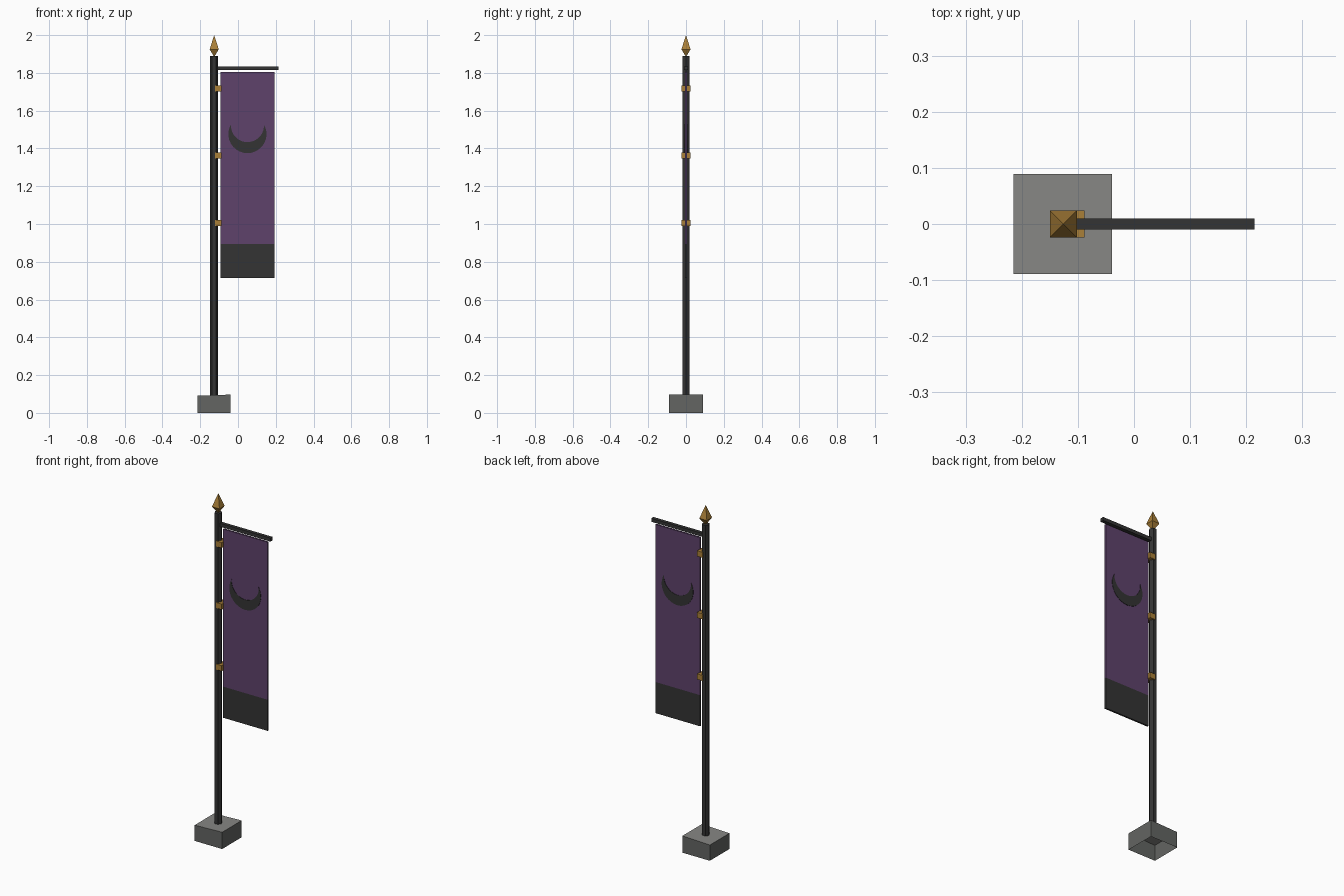
import bpy, bmesh, math
from mathutils import Vector

if "Cube" in bpy.data.objects:
    bpy.data.objects.remove(bpy.data.objects["Cube"])


def material(name, rgb):
    m = bpy.data.materials.new(name)
    m.diffuse_color = (*rgb, 1)
    m.use_nodes = True
    m.node_tree.nodes["Principled BSDF"].inputs["Base Color"].default_value = m.diffuse_color
    return m


CHARCOAL = material("charcoal", (0.034, 0.034, 0.034))
PURPLE = material("purple_cloth", (0.112, 0.054, 0.147))
GOLD = material("aged_gold", (0.40, 0.215, 0.04))
STONE = material("stone_side", (0.125, 0.13, 0.123))
STONE_TOP = material("stone_top", (0.24, 0.24, 0.23))
POLE_X = -0.126


def finish(name, bm, *mats):
    bmesh.ops.recalc_face_normals(bm, faces=bm.faces)
    me = bpy.data.meshes.new(name)
    bm.to_mesh(me)
    bm.free()
    for m in mats:
        me.materials.append(m)
    ob = bpy.data.objects.new(name, me)
    bpy.context.collection.objects.link(ob)
    return ob


def box_bm(lo, hi):
    bm = bmesh.new()
    bmesh.ops.create_cube(bm, size=1)
    for v in bm.verts:
        v.co = Vector([(a + b) / 2 + c * (b - a) for a, b, c in zip(lo, hi, v.co)])
    return bm


def prism(name, pts, offset, mat):
    """Closed prism from a 3D outline and an extrusion offset."""
    bm = bmesh.new()
    face = bm.faces.new([bm.verts.new(p) for p in pts])
    ext = bmesh.ops.extrude_face_region(bm, geom=[face], use_keep_orig=True)
    for v in ext["geom"]:
        if isinstance(v, bmesh.types.BMVert):
            v.co += Vector(offset)
    return finish(name, bm, mat)


# Stone foot: slightly uneven block, hollow underneath, lighter top
bm = box_bm((-0.215, -0.089, 0), (-0.039, 0.089, 0.094))
for v in bm.verts:
    if v.co.z > 0.05:
        v.co.z += math.copysign(0.003, v.co.x - POLE_X)
bm.normal_update()
bmesh.ops.delete(bm, geom=[f for f in bm.faces if f.normal.z < -0.9], context='FACES_ONLY')
for f in bm.faces:
    f.material_index = 1 if f.normal.z > 0.9 else 0
finish("foot_block", bm, STONE, STONE_TOP)

# Six-sided pole
hexagon = [(POLE_X + 0.021 * math.cos(math.radians(60 * i)),
            0.021 * math.sin(math.radians(60 * i)), 0.08) for i in range(6)]
prism("pole", hexagon, (0, 0, 1.81), CHARCOAL)

# Four-sided spear finial
bm = bmesh.new()
ring = [bm.verts.new((POLE_X + 0.024 * sx, 0.024 * sy, 1.925))
        for sx, sy in ((-1, -1), (1, -1), (1, 1), (-1, 1))]
for z in (2.0, 1.885):
    tip = bm.verts.new((POLE_X, 0, z))
    for i in range(4):
        bm.faces.new((ring[i], ring[(i + 1) % 4], tip))
finish("finial", bm, GOLD)

# Crossbar
finish("crossbar", box_bm((-0.108, -0.01, 1.815), (0.215, 0.01, 1.835)), CHARCOAL)

# Banner with dark lower band
bm = box_bm((-0.093, -0.005, 0.713), (0.193, 0.005, 1.804))
bmesh.ops.bisect_plane(bm, geom=bm.verts[:] + bm.edges[:] + bm.faces[:],
                       plane_co=(0, 0, 0.893), plane_no=(0, 0, 1))
for f in bm.faces:
    f.material_index = 1 if f.calc_center_median().z < 0.89 else 0
finish("banner", bm, PURPLE, CHARCOAL)


# Crescent emblem on both sides of the cloth
def arc(cz, r, a0, a1, n=20):
    return [(0.05 + r * math.cos(a), cz + r * math.sin(a))
            for a in (a0 + (a1 - a0) * i / n for i in range(n + 1))]


rise = math.asin(0.053 / 0.101)
outer = arc(1.476, 0.101, math.pi - rise, 2 * math.pi + rise)
inner = arc(1.521, 0.0875, 2 * math.pi + 0.05, math.pi - 0.05)
for side, s in (("front", -1), ("back", 1)):
    bm = bmesh.new()
    o, n = ([[bm.verts.new((x, s * y, z)) for x, z in outer + inner]
             for y in (0.0045, 0.007)])
    k = len(outer)
    for i in range(k - 1):          # strips between the two arcs
        j, m = 2 * k - 1 - i, 2 * k - 2 - i
        bm.faces.new((n[i], n[i + 1], n[m], n[j]))
    for i in range(2 * k):          # thin rim
        h = (i + 1) % (2 * k)
        bm.faces.new((o[i], o[h], n[h], n[i]))
    finish("crescent_" + side, bm, CHARCOAL)

# Gold clips holding the banner to the pole
for i, z in enumerate((1.718, 1.362, 1.006)):
    finish(f"clip_{i + 1}", box_bm((-0.123, -0.024, z - 0.016),
                                   (-0.088, 0.024, z + 0.016)), GOLD)
